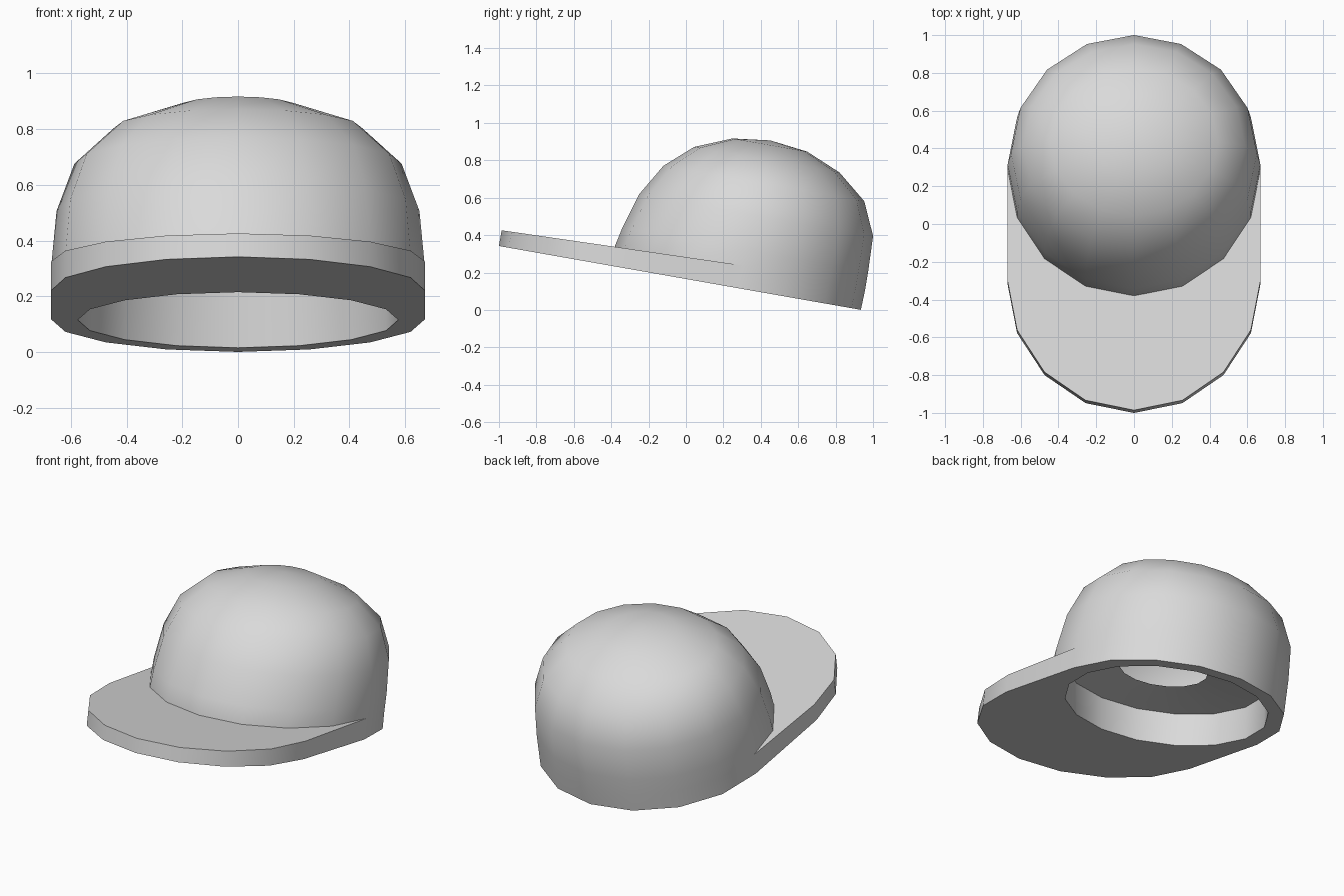
import bpy
import bmesh
from math import sin, cos, pi, radians

SIDES = 16
RADIUS = 0.67
TILT = radians(-10)
ORIGIN = (0, 0.275, 0.117)
GREY = (0.7, 0.7, 0.7, 1)

cube = bpy.data.objects.get("Cube")
if cube:
    bpy.data.objects.remove(cube, do_unlink=True)

grey = bpy.data.materials.new("light_grey")
grey.use_nodes = True
grey.diffuse_color = GREY
grey.node_tree.nodes["Principled BSDF"].inputs["Base Color"].default_value = GREY


def finish(bm, name):
    """Turn the bmesh into a tilted, smooth-shaded object."""
    bmesh.ops.recalc_face_normals(bm, faces=bm.faces)
    mesh = bpy.data.meshes.new(name)
    bm.to_mesh(mesh)
    bm.free()
    mesh.materials.append(grey)
    obj = bpy.data.objects.new(name, mesh)
    bpy.context.collection.objects.link(obj)
    obj.location = ORIGIN
    obj.rotation_euler.x = TILT
    bpy.ops.object.select_all(action="DESELECT")
    obj.select_set(True)
    bpy.context.view_layer.objects.active = obj
    bpy.ops.object.shade_smooth_by_angle(angle=radians(40))


def ring(bm, z, rx, ry, shift=0):
    angles = [2 * pi * i / SIDES for i in range(SIDES)]
    return [bm.verts.new((rx * cos(a), shift + ry * sin(a), z)) for a in angles]


# Crown: inner ledge, inner band, bottom rim and outer dome as one stack of rings
# (height, half width, half depth, shift towards the back)
profile = [
    (0.24, 0.25, 0.25, -0.06),
    (0.2, 0.575, 0.575, -0.025),
    (0, 0.575, 0.575, 0.01),
    (0, RADIUS, RADIUS, 0),
    (0.108, RADIUS, 0.679, -0.005),
    (0.207, 0.669, 0.668, 0.005),
    (0.4, 0.651, 0.636, 0.03),
    (0.575, 0.587, 0.545, 0.042),
    (0.703, 0.446, 0.395, 0.036),
    (0.783, 0.21, 0.203, 0.038),
]
bm = bmesh.new()
rings = [ring(bm, *row) for row in profile]
for low, high in zip(rings, rings[1:]):
    for i in range(SIDES):
        j = (i + 1) % SIDES
        bm.faces.new((low[i], low[j], high[j], high[i]))
apex = bm.verts.new((0, 0.036, 0.808))
for i in range(SIDES):
    bm.faces.new((rings[-1][i], rings[-1][(i + 1) % SIDES], apex))
finish(bm, "crown")

# Brim: a crescent between the front of the crown and a half oval further forward
bm = bmesh.new()


def brim_edge(centre, depth, top):
    verts = []
    for i in range(SIDES // 2 + 1):
        a = pi + 2 * pi * i / SIDES
        y = centre + depth * sin(a)
        z = 0.124 + 0.03 * y if top else 0
        verts.append(bm.verts.new((RADIUS * cos(a), y, z)))
    return verts


inner_top, inner_low = (brim_edge(0, RADIUS, t) for t in (True, False))
outer_top, outer_low = (brim_edge(-0.6, 0.695, t) for t in (True, False))
for a, b in ((inner_top, outer_top), (outer_top, outer_low), (outer_low, inner_low)):
    for i in range(SIDES // 2):
        bm.faces.new((a[i], a[i + 1], b[i + 1], b[i]))
# Straight sides running back to the crown
for i in (0, -1):
    bm.faces.new((inner_top[i], outer_top[i], outer_low[i], inner_low[i]))
finish(bm, "brim")
